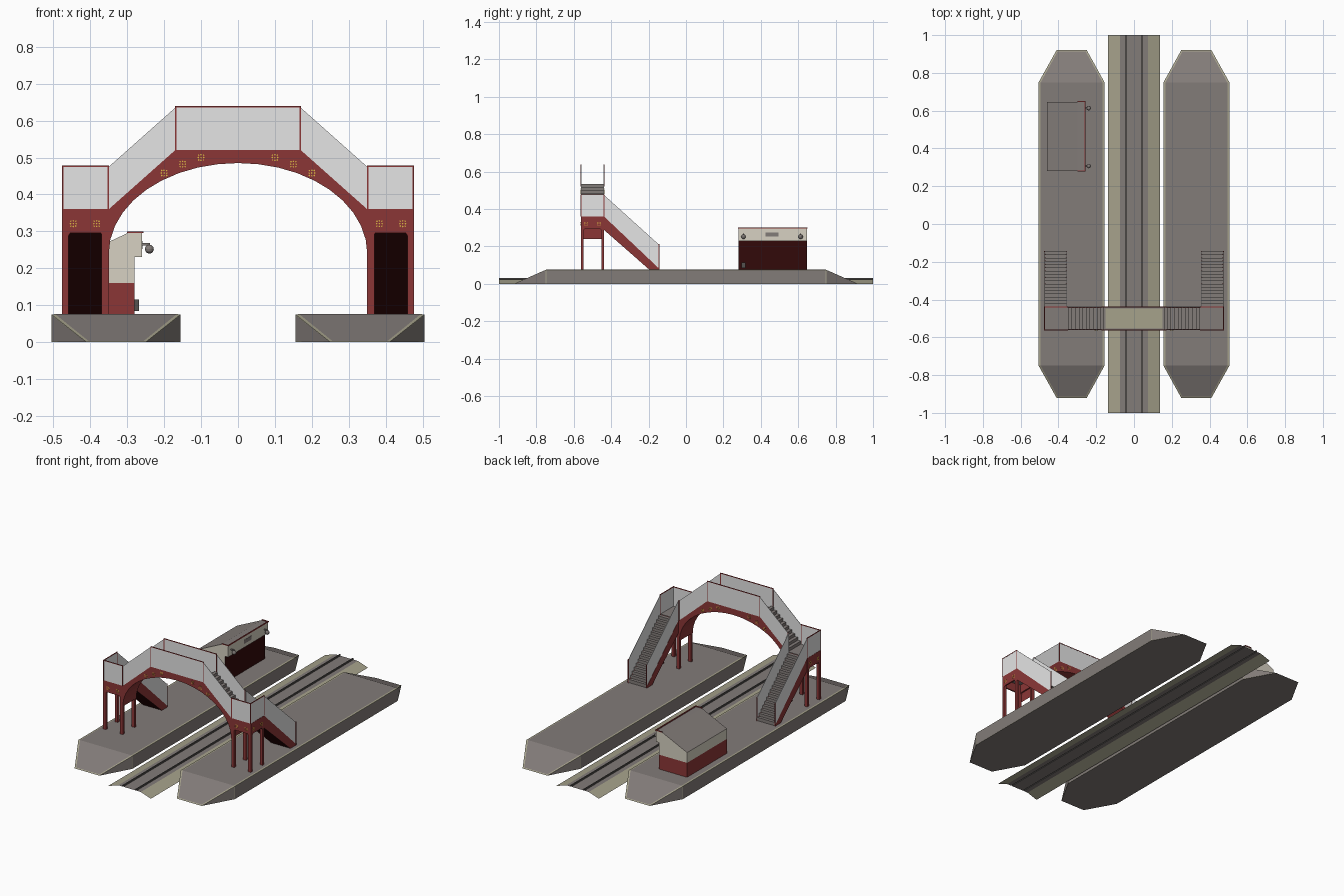
import bpy, bmesh, math
from mathutils import Vector

if "Cube" in bpy.data.objects:
    bpy.data.objects.remove(bpy.data.objects["Cube"])


def material(name, r, g, b):
    m = bpy.data.materials.new(name)
    m.diffuse_color = (r, g, b, 1)
    m.use_nodes = True
    m.node_tree.nodes["Principled BSDF"].inputs["Base Color"].default_value = m.diffuse_color
    return m


RED = material("red_iron", 0.26, 0.037, 0.037)
MAROON = material("dark_maroon", 0.032, 0.003, 0.003)
CREAM = material("cream_wall", 0.68, 0.64, 0.54)
GREY = material("platform_grey", 0.225, 0.2, 0.19)
PANEL = material("railing_grey", 0.78, 0.78, 0.78)
KHAKI = material("khaki_stone", 0.38, 0.36, 0.26)
YELLOW = material("ornament_yellow", 0.75, 0.5, 0.06)
DARK = material("rail_dark", 0.09, 0.085, 0.08)


def finish(name, bm, mats, mirror=True):
    me = bpy.data.meshes.new(name)
    bm.to_mesh(me)
    bm.free()
    for m in mats:
        me.materials.append(m)
    ob = bpy.data.objects.new(name, me)
    bpy.context.collection.objects.link(ob)
    if mirror:
        ob.modifiers.new("mirror", 'MIRROR').use_axis = (True, False, False)
    return ob


def add_prism(bm, pts, axis, a, b):
    """Extrude a profile: axis x takes (y, z) points, axis y takes (x, z)."""
    place = (lambda p, d: (d, p[0], p[1])) if axis == 'x' else (lambda p, d: (p[0], d, p[1]))
    f = bm.faces.new([bm.verts.new(place(p, a)) for p in pts])
    ext = bmesh.ops.extrude_face_region(bm, geom=[f])
    move = Vector(place((0, 0), b - a))
    bmesh.ops.translate(bm, vec=move, verts=[v for v in ext['geom'] if isinstance(v, bmesh.types.BMVert)])
    bmesh.ops.recalc_face_normals(bm, faces=bm.faces)


def prism(name, pts, axis, a, b, mat, mirror=True):
    bm = bmesh.new()
    add_prism(bm, pts, axis, a, b)
    return finish(name, bm, [mat], mirror)


def rect(u0, u1, z0, z1):
    return [(u0, z0), (u1, z0), (u1, z1), (u0, z1)]


def box(name, x0, x1, y0, y1, z0, z1, mat, mirror=True):
    return prism(name, rect(x0, x1, z0, z1), 'y', y0, y1, mat, mirror)


def steps(u0, z0, u1, z1, n, depth):
    """Stepped profile from the top (u0, z0) to the foot (u1, z1)."""
    du, dz = (u1 - u0) / n, (z1 - z0) / n
    pts = []
    for i in range(n):
        pts += [(u0 + i * du, z0 + i * dz), (u0 + (i + 1) * du, z0 + i * dz)]
    return pts + [(u1, z1), (u1, z1 - 0.003), (u0, z0 - depth)]


# Platforms: hull with ramped, tapered ends and a khaki edge strip
bm = bmesh.new()
for s in (-1, 1):
    for p in ((.156, .75, 0), (.505, .75, 0), (.156, .75, .075), (.505, .75, .075),
              (.25, .92, 0), (.41, .92, 0)):
        bm.verts.new((p[0], p[1] * s, p[2]))
bmesh.ops.convex_hull(bm, input=bm.verts)
bmesh.ops.dissolve_limit(bm, angle_limit=0.01, verts=bm.verts, edges=bm.edges)
bmesh.ops.recalc_face_normals(bm, faces=bm.faces)
top = [f for f in bm.faces if f.normal.z > .5]
sides = [f for f in bm.faces if abs(f.normal.z) < .1]
rims = bmesh.ops.inset_region(bm, faces=top, thickness=.01)['faces']
rims += bmesh.ops.inset_individual(bm, faces=sides, thickness=.004)['faces']
for f in rims:
    f.material_index = 1
finish("platform", bm, [GREY, KHAKI])

# Track: open sheet with bed, rail and ballast slope
bm = bmesh.new()
prof = [(0, .022), (.039, .022), (.039, .031), (.045, .031), (.045, .022), (.073, .022), (.138, 0)]
rows = [[bm.verts.new((x, y, z)) for x, z in prof] for y in (-1, 1)]
for i, mi in enumerate((0, 1, 1, 1, 0, 2)):
    bm.faces.new((rows[0][i], rows[0][i + 1], rows[1][i + 1], rows[1][i])).material_index = mi
finish("track", bm, [GREY, DARK, KHAKI])

# Bridge span: solid girder with a half-ellipse cut underneath
Y0, Y1 = -.562, -.438
arch = [(.35 * math.cos(math.pi * i / 20), .24 + .245 * math.sin(math.pi * i / 20)) for i in range(21)]
prism("bridge_arch", [(-.35, .36), (-.17, .52), (.17, .52), (.35, .36)] + arch, 'y', Y0, Y1, RED, False)
box("bridge_deck", -.165, .165, Y0 + .004, Y1 - .004, .515, .523, GREY, False)
box("deck_stone", -.152, .152, Y0 + .01, Y1 - .01, .52, .525, KHAKI, False)
prism("bridge_steps", steps(.158, .534, .35, .364, 10, .02), 'y', Y0 + .004, Y1 - .004, GREY)

# Towers: landing, pillars and portal heads
box("landing", .35, .473, Y0 + .003, Y1 - .003, .345, .363, GREY)
for x0, x1 in ((.35, .369), (.459, .476)):
    for y0, y1 in ((Y0, Y0 + .015), (Y1 - .015, Y1)):
        box("tower_pillar", x0, x1, y0, y1, .075, .36, RED)


def head(u0, u1):
    return [(u0, .285), (u0 + .015, .285), (u0 + .022, .296), (u1 - .022, .296),
            (u1 - .015, .285), (u1, .285), (u1, .36), (u0, .36)]


for y in (Y0, Y1 - .008):
    prism("portal_head", head(.35, .476), 'y', y, y + .008, RED)
for x in (.35, .468):
    prism("portal_head_side", head(Y0, Y1), 'x', x, x + .008, RED)

# Stairs down to the platform
slope = [(Y1, .36), (Y1, .288), (-.195, .075), (-.145, .075), (-.145, .083)]
prism("stair_steps", steps(Y1, .36, -.145, .08, 17, .02), 'x', .356, .473, GREY)
for x in (.354, .469):
    prism("stair_stringer", slope, 'x', x, x + .006, RED)
prism("stair_underside", [(Y1, .33), (Y1, .295), (-.195, .076), (-.16, .076)], 'x', .36, .469, MAROON)

# Railing panels
for y in (Y0, Y1 - .002):
    box("span_panel", -.17, .17, y, y + .002, .52, .635, PANEL, False)
    prism("slope_panel", [(.17, .52), (.35, .36), (.35, .475), (.17, .635)], 'y', y, y + .002, PANEL)
    box("span_top_rail", -.17, .17, y - .001, y + .003, .635, .639, RED, False)
    for x, z in ((.169, .52), (.352, .36)):
        box("railing_post", x - .002, x + .002, y - .001, y + .003, z, z + .118, RED)
box("landing_front_panel", .352, .475, Y0, Y0 + .002, .36, .475, PANEL)
box("landing_front_rail", .352, .476, Y0 - .001, Y0 + .003, .474, .478, RED)
box("landing_side_panel", .473, .475, Y0, Y1, .36, .475, PANEL)
box("landing_side_rail", .472, .476, Y0, Y1, .474, .478, RED)
for y in (Y0, Y1):
    box("landing_post", .472, .476, y - .002, y + .002, .36, .478, RED)
for x in (.355, .473):
    prism("stair_panel", [(Y1, .36), (-.145, .083), (-.145, .21), (Y1, .475)], 'x', x, x + .002, PANEL)
    box("stair_post", x - .001, x + .003, -.147, -.143, .075, .212, RED)

# Yellow ornaments: nine small diamonds in a rosette
dots = [(0, 0)] + [(r * math.cos(k * math.pi / 4), r * math.sin(k * math.pi / 4))
                   for k in range(8) for r in ((.0075, .0095)[k % 2],)]


def diamond(u, z):
    return [(u - .0025, z), (u, z - .0025), (u + .0025, z), (u, z + .0025)]


bm = bmesh.new()
for cx, cz in ((.1, .5), (.15, .482), (.2, .458), (.383, .321), (.446, .321)):
    for y in (Y0 - .0012, Y1):
        for dx, dz in dots:
            add_prism(bm, diamond(cx + dx, cz + dz), 'y', y, y + .0012)
for cy in (-.535, -.465):
    for dy, dz in dots:
        add_prism(bm, diamond(cy + dy, .321 + dz), 'x', .476, .4772)
finish("ornaments", bm, [YELLOW])

# Shelter on the left platform: red base, cream walls, dark front, grey roof
bm = bmesh.new()
add_prism(bm, [(-.46, .075), (-.28, .075), (-.28, .23), (-.26, .23), (-.26, .295), (-.3, .295), (-.46, .22)],
          'y', .28, .647)
bmesh.ops.bisect_plane(bm, geom=bm.verts[:] + bm.edges[:] + bm.faces[:], plane_co=(0, 0, .16), plane_no=(0, 0, 1))
for f in bm.faces:
    z = f.calc_center_median().z
    if f.normal.z > .5:
        f.material_index = 2
    elif f.normal.x > .9 and z < .23:
        f.material_index = 3
    elif z < .16:
        f.material_index = 1
finish("shelter", bm, [CREAM, RED, GREY, MAROON], False)
box("shelter_front_trim", -.262, -.256, .278, .65, .295, .3, RED, False)
for y in (.278, .646):
    box("shelter_side_trim", -.3, -.256, y, y + .004, .295, .3, RED, False)
box("blank_sign", -.26, -.258, .425, .495, .252, .274, GREY, False)
box("bin", -.28, -.268, .297, .317, .085, .115, DARK, False)

# Round lamps on brackets
for y in (.307, .613):
    bm = bmesh.new()
    bmesh.ops.create_uvsphere(bm, u_segments=12, v_segments=8, radius=.012)
    bmesh.ops.translate(bm, vec=(-.24, y, .252), verts=bm.verts)
    finish("lamp_globe", bm, [GREY], False)
    box("lamp_bracket", -.26, -.238, y - .003, y + .003, .262, .268, GREY, False)
